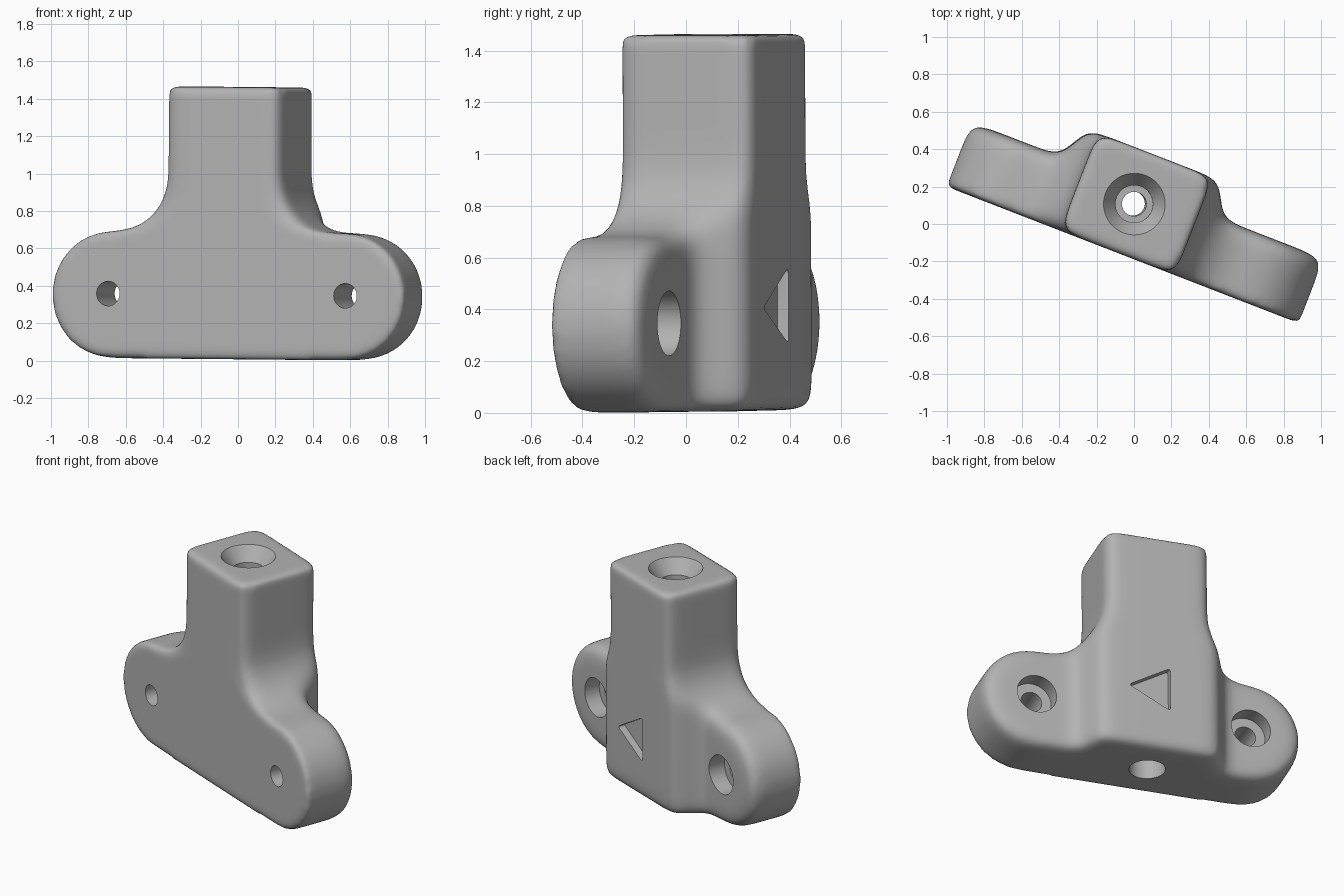
import bpy, bmesh, math
from mathutils import Matrix, Vector

cube = bpy.data.objects.get("Cube")
if cube:
    bpy.data.objects.remove(cube)

FRONT, BACK, COLUMN_BACK = -0.176, 0.195, 0.385
HEIGHT, END_R, END_X = 1.455, 0.34, 0.675
LEFT, RIGHT, FILLET = -0.37, 0.29, 0.30


def finish(name, bm):
    bmesh.ops.recalc_face_normals(bm, faces=bm.faces[:])
    mesh = bpy.data.meshes.new(name)
    bm.to_mesh(mesh)
    bm.free()
    obj = bpy.data.objects.new(name, mesh)
    bpy.context.collection.objects.link(obj)
    return obj


def prism(name, points, direction, place, round_corners=0):
    """Extrude a 2D outline; place maps its points into 3D."""
    bm = bmesh.new()
    face = bm.faces.new([bm.verts.new(place(a, b)) for a, b in points])
    made = bmesh.ops.extrude_face_region(bm, geom=[face])["geom"]
    bmesh.ops.translate(bm, vec=direction,
                        verts=[v for v in made if isinstance(v, bmesh.types.BMVert)])
    if round_corners:
        along = Vector(direction).normalized()
        edges = [e for e in bm.edges
                 if abs((e.verts[0].co - e.verts[1].co).normalized().dot(along)) > 0.99]
        bmesh.ops.bevel(bm, geom=edges, offset=round_corners, segments=5,
                        profile=0.5, affect='EDGES')
    return finish(name, bm)


def arc(cx, cz, r, start, end, steps=24):
    angles = [math.radians(start + (end - start) * i / steps) for i in range(steps + 1)]
    return [(cx + r * math.cos(t), cz + r * math.sin(t)) for t in angles]


def drill(name, start, axis, r1, r2, depth):
    """Round cutter running from start along axis."""
    axis = Vector(axis)
    bm = bmesh.new()
    turn = axis.to_track_quat('Z', 'Y').to_matrix().to_4x4()
    bmesh.ops.create_cone(bm, cap_ends=True, segments=48, radius1=r1, radius2=r2,
                          depth=depth,
                          matrix=Matrix.Translation(Vector(start) + axis * depth / 2) @ turn)
    return finish(name, bm)


def boolean(obj, other, operation):
    mod = obj.modifiers.new(other.name, 'BOOLEAN')
    mod.object, mod.operation, mod.solver = other, operation, 'EXACT'
    other.hide_render = True
    helpers.append(other)


def soften(obj, voxel, passes):
    mod = obj.modifiers.new("remesh", 'REMESH')
    mod.mode, mod.voxel_size = 'VOXEL', voxel
    mod = obj.modifiers.new("soften", 'SMOOTH')
    mod.factor, mod.iterations = 1.0, passes


helpers = []

# Body: upside-down T outline crossed with the plan outline
right_end = arc(END_X, END_R, END_R, -90, 90)
left_end = arc(-END_X, END_R, END_R, 90, 270)
shoulder = 2 * END_R + FILLET
outline = (right_end + arc(RIGHT + FILLET, shoulder, FILLET, 270, 180)
           + [(RIGHT, 1.65), (LEFT, 1.65)]
           + arc(LEFT - FILLET, shoulder, FILLET, 0, -90) + left_end)
body = prism("mount_bracket", outline, (0, 2, 0), lambda u, z: (u, -1, z))

plan = [(-1.2, FRONT), (1.2, FRONT), (1.2, BACK), (0.43, BACK), (0.33, COLUMN_BACK),
        (-0.41, COLUMN_BACK), (-0.51, BACK), (-1.2, BACK)]
boolean(body, prism("plan_shape", plan, (0, 0, 2), lambda u, v: (u, v, -0.2)), 'INTERSECT')
boolean(body, prism("front_slab", right_end + left_end, (0, 0.4, 0),
                    lambda u, z: (u, FRONT - 0.3, z)), 'UNION')

# Broad rounding, then trim front and top flat with a small rounding
soften(body, 0.018, 42)
trim = [(-2, FRONT), (2, FRONT), (2, 2), (-2, 2)]
boolean(body, prism("trim_box", trim, (0, 0, HEIGHT + 1), lambda u, v: (u, v, -1)),
        'INTERSECT')
soften(body, 0.018, 7)

# Counterbored screw holes through both ends
for side, x in (("left", 0.68), ("right", -0.68)):
    boolean(body, drill(side + "_screw_hole", (x, -0.5, 0.345), (0, 1, 0), 0.066, 0.066, 1),
            'DIFFERENCE')
    boolean(body, drill(side + "_counterbore", (x, 0.09, 0.345), (0, 1, 0), 0.125, 0.125, 0.5),
            'DIFFERENCE')

# Vertical bore with countersunk top and wider bottom
cx, cy = -0.05, 0.1
for name, z, r1, r2, depth in (("bore", -0.5, 0.065, 0.065, 3),
                               ("top_seat", HEIGHT - 0.13, 0.1, 0.1, 0.5),
                               ("top_countersink", HEIGHT - 0.09, 0.1, 0.172, 0.1),
                               ("bottom_bore", -0.5, 0.11, 0.11, 0.9)):
    boolean(body, drill(name, (cx, cy, z), (0, 0, 1), r1, r2, depth), 'DIFFERENCE')

# Triangular recess on the back
triangle = [(-0.105, 0.26), (-0.105, 0.555), (0.16, 0.4)]
boolean(body, prism("triangle_recess", triangle, (0, 0.3, 0),
                    lambda u, z: (u, COLUMN_BACK - 0.045, z), 0.022), 'DIFFERENCE')

# Bake the modifiers, drop the helpers and shade
bpy.ops.object.select_all(action='DESELECT')
body.select_set(True)
bpy.context.view_layer.objects.active = body
bpy.ops.object.convert(target='MESH')
for helper in helpers:
    bpy.data.objects.remove(helper)
bpy.ops.object.shade_smooth_by_angle(angle=math.radians(35))

grey = bpy.data.materials.new("plain grey")
grey.use_nodes = True
colour = (0.45, 0.45, 0.45, 1)
grey.diffuse_color = colour
grey.node_tree.nodes["Principled BSDF"].inputs["Base Color"].default_value = colour
body.data.materials.clear()
body.data.materials.append(grey)
for poly in body.data.polygons:
    poly.material_index = 0

# Stand it turned and very slightly leaning
body.rotation_euler = (0, 0.009, -0.37)
body.location = (0, 0, 0.007)
